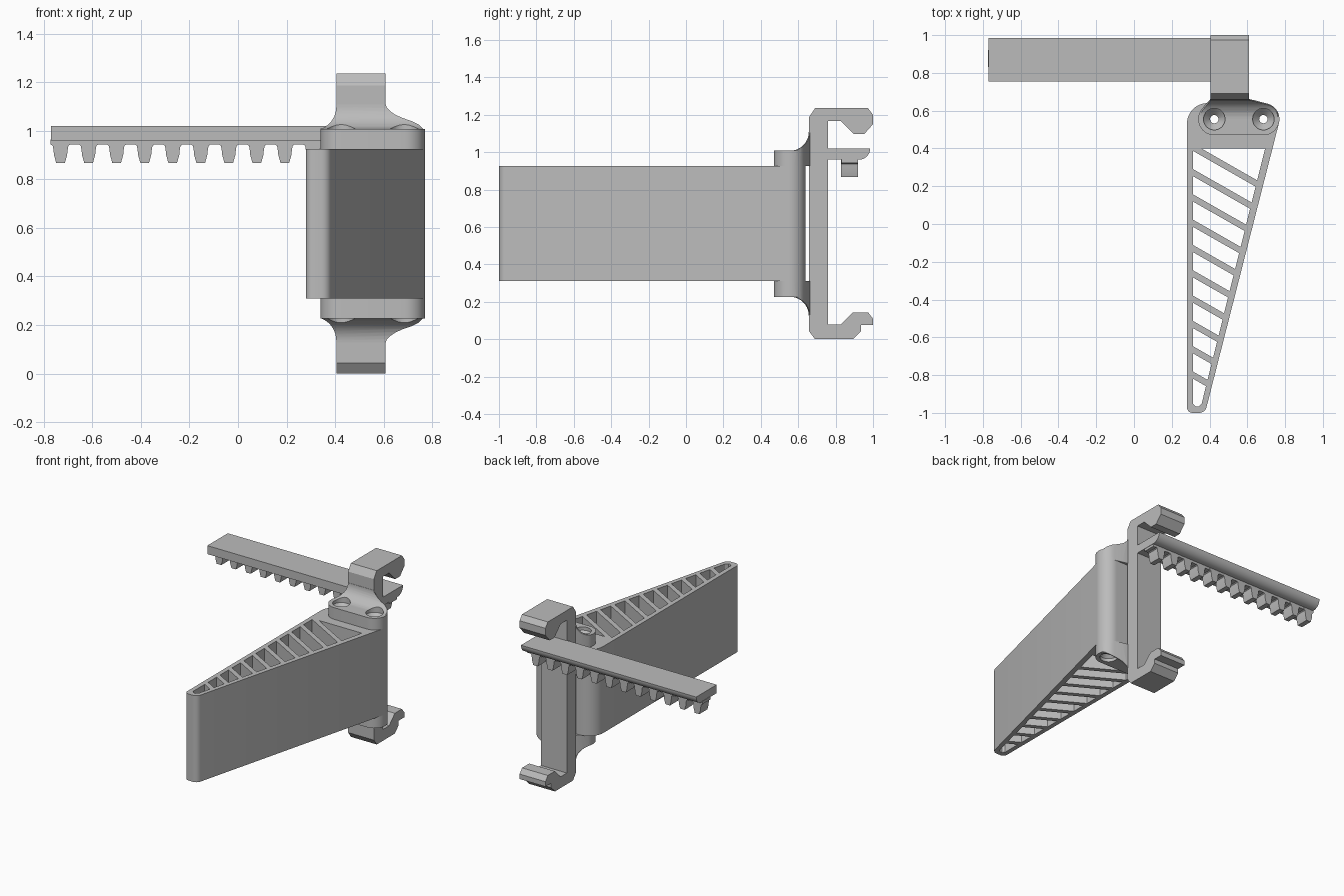
import bpy, bmesh
from math import sin, cos, radians
from mathutils import Matrix, Vector

cube = bpy.data.objects.get("Cube")
if cube:
    bpy.data.objects.remove(cube, do_unlink=True)

grey = bpy.data.materials.new("plastic grey")
grey.use_nodes = True
COLOUR = (0.5, 0.5, 0.5, 1)
grey.diffuse_color = COLOUR
for node in grey.node_tree.nodes:
    if node.type == 'BSDF_PRINCIPLED':
        node.inputs["Base Color"].default_value = COLOUR

TO_3D = {
    'x': lambda p, d: Vector((d, p[0], p[1])),
    'y': lambda p, d: Vector((p[0], d, p[1])),
    'z': lambda p, d: Vector((p[0], p[1], d)),
}


def arc(cx, cy, r, start, end, steps=10):
    angles = [radians(start + (end - start) * i / steps) for i in range(steps + 1)]
    return [(cx + r * cos(a), cy + r * sin(a)) for a in angles]


def new_object(name, bm):
    bmesh.ops.recalc_face_normals(bm, faces=bm.faces)
    mesh = bpy.data.meshes.new(name)
    bm.to_mesh(mesh)
    bm.free()
    mesh.materials.append(grey)
    obj = bpy.data.objects.new(name, mesh)
    bpy.context.collection.objects.link(obj)
    return obj


def prisms(name, outlines, axis, low, high):
    """Extrude one or more closed outlines along an axis."""
    bm = bmesh.new()
    for pts in outlines:
        a = [bm.verts.new(TO_3D[axis](p, low)) for p in pts]
        b = [bm.verts.new(TO_3D[axis](p, high)) for p in pts]
        bm.faces.new(a)
        bm.faces.new(b)
        for i in range(len(pts)):
            j = (i + 1) % len(pts)
            bm.faces.new((a[i], a[j], b[j], b[i]))
    return new_object(name, bm)


def cut(target, cutter, operation='DIFFERENCE'):
    """Apply a boolean and discard the cutter."""
    mod = target.modifiers.new("cut", 'BOOLEAN')
    mod.object, mod.operation, mod.solver = cutter, operation, 'EXACT'
    cutter.hide_render = True
    graph = bpy.context.evaluated_depsgraph_get()
    mesh = bpy.data.meshes.new_from_object(target.evaluated_get(graph))
    target.modifiers.clear()
    target.data = mesh
    bpy.data.objects.remove(cutter, do_unlink=True)


MID_Z = 0.6175
LOW, HIGH = 0.31, 0.925
SCREWS = [(0.425, 0.555), (0.685, 0.555)]


def screw_shafts():
    return prisms("shaft", [arc(x, y, 0.022, 0, 345, 23) for x, y in SCREWS], 'z', -0.2, 1.4)


# Tapered finger with rounded knuckle and rounded tip
outline = (arc(0.31, -0.97, 0.03, 180, 270, 5) + arc(0.345, -0.96, 0.04, 270, 346, 6)
           + arc(0.685, 0.555, 0.085, -14, 90, 12) + arc(0.39, 0.53, 0.11, 90, 180, 12))
finger = prisms("finger", [outline], 'z', LOW, HIGH)

# Openings between the slanted ribs
LEFT, SLOPE, RIB, TAPER = 0.312, -0.57, 0.038, 0.2485


def right_end(y0):
    """Where a rib line starting at height y0 meets the inner right wall."""
    base = 0.354 + (y0 + 0.968) * TAPER
    x = (base - TAPER * SLOPE * LEFT) / (1 - TAPER * SLOPE)
    return (x, y0 + SLOPE * (x - LEFT))


def wall(y):
    return 0.354 + (y + 0.968) * TAPER


ribs = [0.425 - 0.134 * k for k in range(10)]
cells = [[(LEFT + (0.4 - ribs[0]) / SLOPE, 0.4), right_end(ribs[0]), (wall(0.4), 0.4)]]
for upper, lower in zip(ribs, ribs[1:]):
    top = upper - RIB
    cells.append([(LEFT, top), (LEFT, lower), right_end(lower), right_end(top)])
last = ribs[-1] - RIB
cells.append([(LEFT, last), (LEFT, -0.95), (LEFT + 0.015, -0.965),
              (wall(-0.965) - 0.012, -0.965), (wall(-0.95), -0.95), right_end(last)])
cut(finger, prisms("openings", cells, 'z', 0, 1.2))
cut(finger, screw_shafts())

# Upper mount: plan, side and front outlines intersected into a flared neck
plan = (arc(0.425, 0.555, 0.085, 270, 150, 14) + [(0.375, 0.63), (0.405, 0.662), (0.608, 0.662), (0.65, 0.652)]
        + arc(0.685, 0.555, 0.085, 78, -90, 16))
side = ([(0.4, 0.9), (0.4, 1.008)] + arc(0.556, 1.108, 0.1, 270, 360)
        + [(0.7, 1.108), (0.7, 0.9)])
front = ([(0.3, 0.9), (0.3, 1.008)] + arc(0.305, 1.1, 0.1, 295, 360, 8) + [(0.405, 1.15), (0.608, 1.15)]
         + [(0.608, 1.11), (0.613, 1.095), (0.628, 1.08), (0.65, 1.065), (0.68, 1.052),
            (0.715, 1.04), (0.745, 1.025), (0.762, 1.008), (0.8, 1.008), (0.8, 0.9)])
upper = prisms("upper_mount", [plan], 'z', HIGH, 1.13)
cut(upper, prisms("side_shape", [side], 'x', 0.2, 0.9), 'INTERSECT')
cut(upper, prisms("front_shape", [front], 'y', 0.3, 0.8), 'INTERSECT')

# Countersunk screw recesses
for x, y in SCREWS:
    bm = bmesh.new()
    bmesh.ops.create_cone(bm, cap_ends=True, segments=32, radius1=0.018, radius2=0.057, depth=0.04,
                          matrix=Matrix.Translation((x, y, 0.965)))
    rim = [f for f in bm.faces if all(v.co.z > 0.98 for v in f.verts)]
    grown = bmesh.ops.extrude_face_region(bm, geom=rim)["geom"]
    bmesh.ops.delete(bm, geom=rim, context='FACES_ONLY')
    bmesh.ops.translate(bm, vec=(0, 0, 0.2), verts=[v for v in grown if isinstance(v, bmesh.types.BMVert)])
    cut(upper, new_object("recess", bm))
cut(upper, screw_shafts())

# Lower mount is the upper one flipped
bm = bmesh.new()
bm.from_mesh(upper.data)
for v in bm.verts:
    v.co.z = 2 * MID_Z - v.co.z
lower_mount = new_object("lower_mount", bm)

# Clip post with upper and lower hooks
hooks = [(0.658, 1.187), (0.69, 1.235), (0.973, 1.235), (1, 1.2), (1, 1.15), (0.952, 1.096),
         (0.898, 1.096), (0.829, 1.166), (0.76, 1.166), (0.76, 0.08), (0.829, 0.08),
         (0.893, 0.144), (0.973, 0.144), (1, 0.11), (1, 0.075), (0.936, 0.075),
         (0.936, 0.043), (0.893, 0), (0.69, 0), (0.658, 0.043)]
post = prisms("clip_post", [hooks], 'x', 0.405, 0.608)

# Rack arm with a rounded lower back edge
bar = [(0.755, 0.96), (0.755, 1.02), (0.985, 1.02)] + arc(0.925, 1.02, 0.06, -10, -90, 8)
arm = prisms("rack_arm", [bar], 'x', -0.77, 0.608)

# Row of tapered teeth under the arm
tooth_half = [(0.042, 0.965), (0.042, 0.945), (0.032, 0.938), (0.029, 0.92), (0.027, 0.9), (0.018, 0.868)]
teeth = []
for i in range(12):
    c = -0.731 + 0.1155 * i
    teeth.append([(c - w, z) for w, z in tooth_half] + [(c + w, z) for w, z in reversed(tooth_half)])
rack_teeth = prisms("rack_teeth", teeth, 'y', 0.83, 0.92)
rack_strip = prisms("rack_strip", [[(-0.77, 0.943), (0.605, 0.943), (0.605, 0.965), (-0.77, 0.965)]],
                    'y', 0.831, 0.919)

# Smooth the curves, keep the edges sharp
bpy.ops.object.select_all(action='DESELECT')
for obj in (finger, upper, lower_mount, post, arm, rack_teeth, rack_strip):
    obj.select_set(True)
bpy.context.view_layer.objects.active = finger
bpy.ops.object.shade_smooth_by_angle(angle=radians(30))
